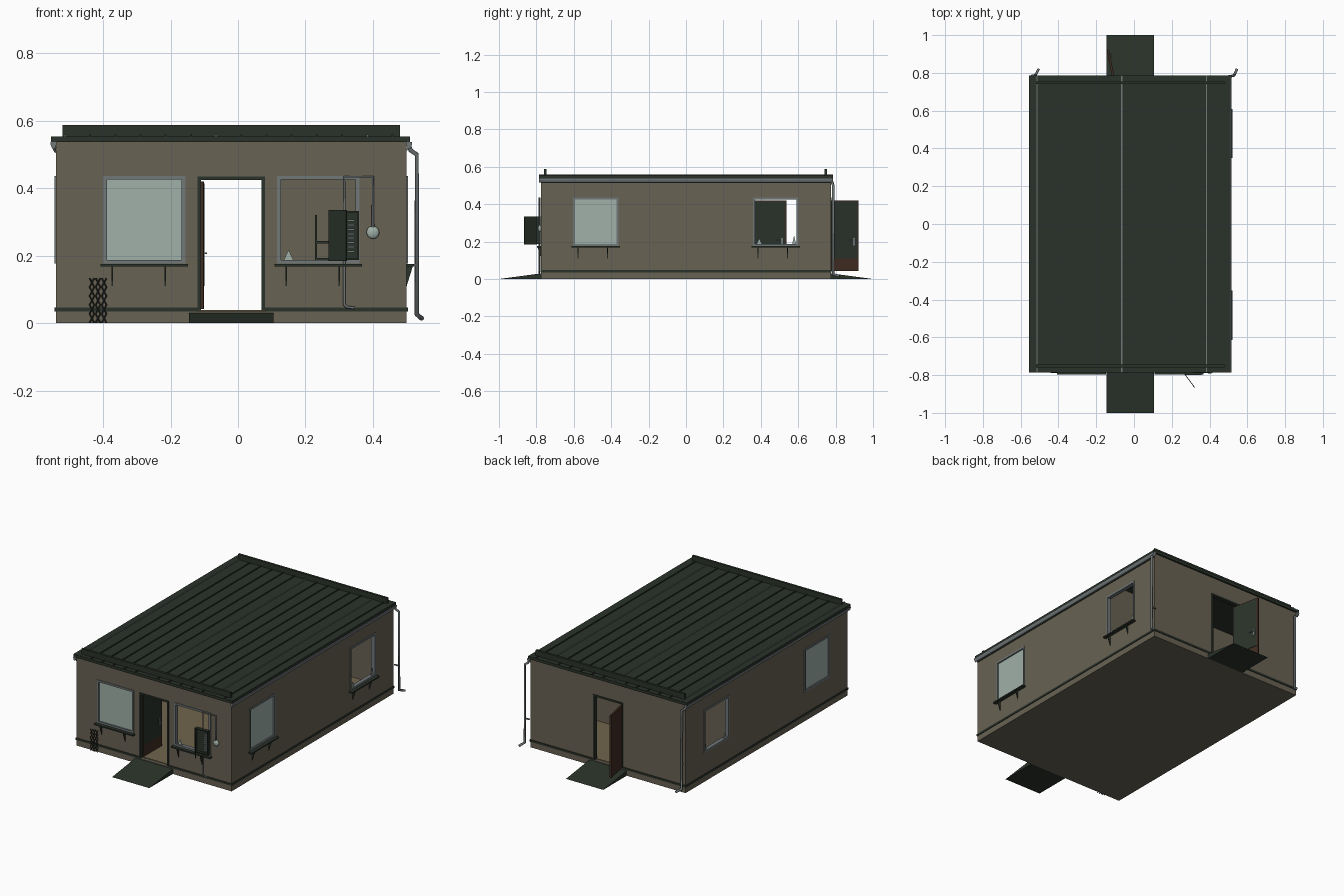
import bpy, bmesh, math
from mathutils import Vector, Matrix

if "Cube" in bpy.data.objects:
    bpy.data.objects.remove(bpy.data.objects["Cube"])

def mat(name, r, g, b):
    m = bpy.data.materials.new(name)
    m.diffuse_color = tuple((c / 255) ** 2.2 for c in (r, g, b)) + (1,)
    m.use_nodes = True
    m.node_tree.nodes["Principled BSDF"].inputs["Base Color"].default_value = m.diffuse_color
    return m

WALL = mat("beige_wall", 104, 98, 84)
GREEN = mat("dark_green", 46, 54, 46)
FRAME = mat("grey_metal", 112, 118, 120)
GLASS = mat("pale_glass", 158, 175, 167)
BROWN = mat("brown_wood", 66, 48, 38)
FLOOR = mat("tan_floor", 112, 100, 78)
CX = -0.02                       # building centre line in x

def finish(name, bm, m):
    me = bpy.data.meshes.new(name)
    bmesh.ops.recalc_face_normals(bm, faces=bm.faces)
    bm.to_mesh(me)
    bm.free()
    me.materials.append(m)
    o = bpy.data.objects.new(name, me)
    bpy.context.collection.objects.link(o)
    return o

def boxes(name, items, m, xf=None):
    """One object from several (x0,x1,y0,y1,z0,z1) boxes."""
    bm = bmesh.new()
    for x0, x1, y0, y1, z0, z1 in items:
        M = Matrix.Translation(((x0 + x1) / 2, (y0 + y1) / 2, (z0 + z1) / 2)) @ \
            Matrix.Diagonal((abs(x1 - x0), abs(y1 - y0), abs(z1 - z0), 1))
        bmesh.ops.create_cube(bm, size=1, matrix=M)
    if xf:
        bm.transform(xf)
    return finish(name, bm, m)

def prism(name, pts, d, m):
    """Extrude a closed polygon along vector d."""
    bm = bmesh.new()
    f = bm.faces.new([bm.verts.new(p) for p in pts])
    r = bmesh.ops.extrude_face_region(bm, geom=[f])
    bmesh.ops.translate(bm, vec=d, verts=[v for v in r["geom"] if isinstance(v, bmesh.types.BMVert)])
    return finish(name, bm, m)

def pipe(name, pts, r, m):
    cu = bpy.data.curves.new(name, "CURVE")
    cu.dimensions = "3D"
    cu.bevel_depth, cu.bevel_resolution, cu.use_fill_caps = r, 2, True
    sp = cu.splines.new("POLY")
    sp.points.add(len(pts) - 1)
    for p, c in zip(sp.points, pts):
        p.co = (*c, 1)
    tmp = bpy.data.objects.new(name + "_curve", cu)
    bpy.context.collection.objects.link(tmp)
    me = bpy.data.meshes.new_from_object(tmp.evaluated_get(bpy.context.evaluated_depsgraph_get()))
    bpy.data.objects.remove(tmp)
    me.materials.clear()
    me.materials.append(m)
    o = bpy.data.objects.new(name, me)
    bpy.context.collection.objects.link(o)
    return o

# Wall frames: u runs along the wall, v is the distance outward from its outer face
def frame_matrix(side):
    u, n, org = {"front": ((1, 0), (0, -1), (0, -0.775)), "back": ((1, 0), (0, 1), (0, 0.775)),
                 "right": ((0, 1), (1, 0), (0.50, 0)), "left": ((0, 1), (-1, 0), (-0.54, 0)),
                 "inner": ((1, 0), (0, 1), (0, 0.35))}[side]
    return Matrix(((u[0], n[0], 0, org[0]), (u[1], n[1], 0, org[1]), (0, 0, 1, 0), (0, 0, 0, 1)))

Z0, Z1, T = 0.035, 0.537, 0.02
def wall(side, a, b, holes):
    items, u = [], a
    for h0, h1, z0, z1 in holes:
        items.append((u, h0, -T, 0, Z0, Z1))
        if z0 > Z0:
            items.append((h0, h1, -T, 0, Z0, z0))
        items.append((h0, h1, -T, 0, z1, Z1))
        u = h1
    items.append((u, b, -T, 0, Z0, Z1))
    boxes(side + "_wall", items, WALL, frame_matrix(side))

def window(side, c, broken, sill=True):
    M, h, z0, z1, w = frame_matrix(side), 0.122, 0.177, 0.437, 0.011
    n = f"{side}_window_{'broken' if broken else 'glazed'}"
    boxes(n + "_frame", [(c - h, c - h + w, -T, .004, z0, z1), (c + h - w, c + h, -T, .004, z0, z1),
                         (c - h + w, c + h - w, -T, .004, z0, z0 + w),
                         (c - h + w, c + h - w, -T, .004, z1 - w, z1)], FRAME, M)
    if broken:                   # glass shards left in the frame
        for i, (s, wd, ht) in enumerate(((-.088, .028, .03), (.098, .02, .045))):
            pts = [M @ Vector((c + s + k, -.008, z0 + w + z)) for k, z in ((-wd / 2, 0), (wd / 2, 0), (0, ht))]
            prism(f"{n}_shard_{i}", pts, M.to_3x3() @ Vector((0, .003, 0)), GLASS)
    else:
        boxes(n + "_pane", [(c - h + w, c + h - w, -.010, -.004, z0 + w, z1 - w)], GLASS, M)
    if sill:
        boxes(n + "_sill", [(c - .13, c + .13, -.002, .022, .168, .176)], GREEN, M)
        for i, s in enumerate((-.097, .06)):
            pts = [M @ Vector((c + s, v, z)) for v, z in ((0, .168), (.018, .168), (0, .11))]
            prism(f"{n}_bracket_{i}", pts, M.to_3x3() @ Vector((.005, 0, 0)), GREEN)

def doorway(side):
    items = [(CX - .10, CX - .09, -T - .002, .004, .037, .435), (CX + .09, CX + .10, -T - .002, .004, .037, .435),
             (CX - .09, CX + .09, -T - .002, .004, .425, .435)]
    boxes(side + "_door_frame", items, GREEN, frame_matrix(side))

def door_leaf(name, hinge, ang):
    """Leaf along local +y from the hinge, green panel on its +x side."""
    M = Matrix.Translation(hinge) @ Matrix.Rotation(ang, 4, "Z")
    boxes(name, [(-.005, .005, 0, .178, .042, .42)], BROWN, M)
    boxes(name + "_panel", [(.005, .007, .006, .170, .11, .414)], GREEN, M)
    boxes(name + "_handle", [(.006, .016, .150, .155, .205, .21), (.013, .016, .125, .155, .205, .21),
                             (.006, .009, .147, .158, .18, .22)], FRAME, M)

# Plinth and floor
boxes("plinth", [(-.54, .50, -.775, .775, 0, .035)], WALL)
boxes("floor", [(-.52, .48, -.755, .755, .035, .039)], FLOOR)

# Walls with openings
DOOR = (CX - .10, CX + .10, Z0, .435)
def hole(c): return (c - .122, c + .122, .177, .437)
wall("front", -.54, .50, [hole(CX - .258), DOOR, hole(CX + .258)])
wall("back", -.54, .50, [DOOR])
wall("inner", -.52, .48, [DOOR])
for s in ("left", "right"):
    wall(s, -.755, .755, [hole(-.483), hole(.48)])
    window(s, -.483, False, s == "right")
    window(s, .48, True, s == "right")
window("front", CX - .258, False)
window("front", CX + .258, True)
for s in ("front", "back", "inner"):
    doorway(s)

# Lower trim band and upper wall band
boxes("lower_trim", [(a, b, y, y + .006, .035, .047) for y in (-.779, .773)
                     for a, b in ((-.544, CX - .10), (CX + .10, .504))]
      + [(x, x + .006, -.775, .775, .035, .047) for x in (-.544, .498)], GREEN)
boxes("upper_trim", [(x, x + .004, -.775, .775, .512, .518) for x in (-.543, .499)], GREEN)

# Doors, all open
door_leaf("front_door", (-.108, -.76, 0), 0)
door_leaf("inner_door", (-.108, .36, 0), 0)
door_leaf("back_door", (-.105, .748, 0), .195)

# Ramps
for n, s in (("front_ramp", -1), ("back_ramp", 1)):
    prism(n, [(-.145, s * 1.0, 0), (-.145, s * .775, 0), (-.145, s * .775, .03)], (.25, 0, 0), GREEN)

# Roof slab, standing seams, end parapets
boxes("roof", [(-.555, .51, -.785, .785, .537, .554)], GREEN)
seams = [(-.513 + i * .0747, i) for i in range(14)]
boxes("roof_seams", [(x - .003, x + .003, -.785, .785, .554, .559) for x, i in seams if i % 6], GREEN)
boxes("roof_main_seams", [(x - .003, x + .003, -.785, .785, .554, .559) for x, i in seams if i % 6 == 0], FRAME)
boxes("roof_parapets", [(-.52, .48, y - .007, y + .007, .554, .587) for y in (-.752, .748)], GREEN)

# Gutters: half-round channels under both long eaves
for n, x in (("left_gutter", -.547), ("right_gutter", .507)):
    arc = [(x + .009 * math.cos(a), -.785, .537 + .021 * math.sin(a))
           for a in (math.pi + i * math.pi / 8 for i in range(9))]
    prism(n, arc, (0, 1.57, 0), FRAME)

# Rear downpipes
pipe("right_downpipe", [(.507, .78, .525), (.512, .782, .512), (.53, .787, .50), (.53, .787, .026), (.545, .82, .014)], .007, FRAME)
pipe("left_downpipe", [(-.545, .775, .525), (-.54, .784, .512), (-.522, .787, .50), (-.522, .787, .026), (-.505, .82, .014)], .007, FRAME)
boxes("downpipe_clips", [(.50, .535, .782, .79, .17, .176), (-.526, -.518, .775, .79, .17, .176)], FRAME)

# Electrical cabinet with open door, breakers, conduits and round lamp
boxes("cabinet", [(.27, .358, -.785, -.778, .187, .333), (.27, .275, -.80, -.785, .187, .333),
                  (.353, .358, -.80, -.785, .187, .333), (.275, .353, -.80, -.785, .187, .192),
                  (.275, .353, -.80, -.785, .328, .333)], GREEN)
boxes("cabinet_breakers", [(.325, .345, -.791, -.785, .21 + i * .013, .216 + i * .013) for i in range(8)], FRAME)
boxes("cabinet_door", [(-.002, .002, -.086, 0, .185, .335)], GREEN,
      Matrix.Translation((.27, -.797, 0)) @ Matrix.Rotation(.64, 4, "Z"))
pipe("upper_conduit", [(.315, -.785, .333), (.315, -.785, .434), (.40, -.785, .434), (.40, -.785, .285)], .004, FRAME)
pipe("lower_conduit", [(.315, -.785, .187), (.315, -.785, .055), (.322, -.785, .048), (.345, -.785, .045)], .004, FRAME)
bm = bmesh.new()
bmesh.ops.create_uvsphere(bm, u_segments=16, v_segments=10, radius=.019,
                          matrix=Matrix.Translation((.40, -.782, .269)) @ Matrix.Diagonal((1, .5, 1, 1)))
lamp = finish("round_lamp", bm, GLASS)
for p in lamp.data.polygons:
    p.use_smooth = True

# Small folded lattice leaning by the front wall
for i in range(3):
    x = -.433 + i * .018
    for k, s in enumerate((1, -1)):
        pts = [(x + s * (.007 if j % 2 else -.007), -.784 - .003 * k, .001 + j * .0265) for j in range(6)]
        pipe(f"lattice_{i}_{k}", pts, .0022, GREEN)

# Furniture in the front room
boxes("desk", [(.12, .42, -.12, .06, .175, .187), (.12, .13, -.12, .06, .039, .175),
               (.41, .42, -.12, .06, .039, .175)], BROWN)
boxes("chair", [(.228, .234, -.5, -.42, .039, .32), (.234, .31, -.5, -.42, .236, .244),
                (.304, .31, -.5, -.494, .039, .236), (.304, .31, -.426, -.42, .039, .236),
                (.234, .31, -.5, -.42, .187, .193)], GREEN)
